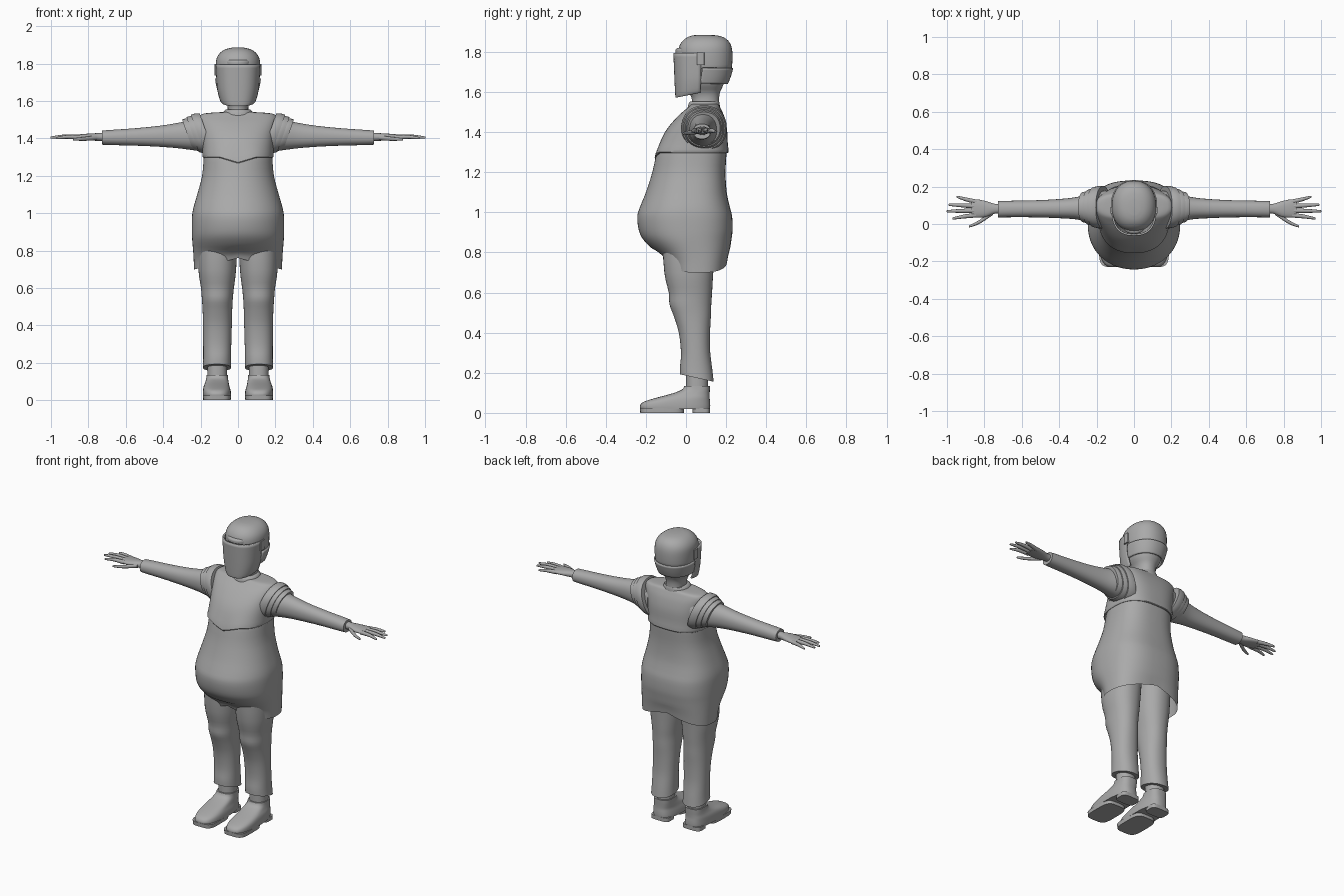
import bpy, bmesh, math
from mathutils import Vector

grey = bpy.data.materials.new("plain grey")
grey.diffuse_color = (0.4, 0.4, 0.4, 1)


def spline(rows, steps):
    """Catmull-Rom interpolation through rows of numbers."""
    out = []
    for i in range(len(rows) - 1):
        p = [rows[max(i - 1, 0)], rows[i], rows[i + 1], rows[min(i + 2, len(rows) - 1)]]
        for s in range(steps):
            t = s / steps
            out.append([b + 0.5 * t * (c - a + t * (2 * a - 5 * b + 4 * c - d + t * (3 * (b - c) + d - a)))
                        for a, b, c, d in zip(*p)])
    return out + [list(rows[-1])]


def loft(name, rows, axis="z", n=2.2, n_back=None, steps=3, count=40, arc=None,
         caps=(True, True), warp=None, mirror=False, solid=0):
    """Skin through sections (t, a0, a1, b0, b1); a, b are x, y for axis z and y, z for axis x."""
    bm = bmesh.new()
    rings = []
    start, end = arc or (0, 2 * math.pi)
    for t, a0, a1, b0, b1 in spline(rows, steps):
        ring = []
        for k in range(count + (1 if arc else 0)):
            ang = start + (end - start) * k / count
            c, s = math.cos(ang), math.sin(ang)
            e = 2 / (n_back if n_back and s > 0 else n)
            a = (a0 + a1) / 2 + (a1 - a0) / 2 * math.copysign(abs(c) ** e, c)
            b = (b0 + b1) / 2 + (b1 - b0) / 2 * math.copysign(abs(s) ** e, s)
            co = Vector((a, b, t) if axis == "z" else (t, a, b))
            ring.append(bm.verts.new(warp(co) if warp else co))
        rings.append(ring)
    for r, q in zip(rings, rings[1:]):
        for k in range(count):
            j = (k + 1) % len(r)
            bm.faces.new((r[k], r[j], q[j], q[k]))
    if not arc:
        for use, ring in zip(caps, (rings[0], rings[-1])):
            if use:
                bm.faces.new(ring)
    bmesh.ops.recalc_face_normals(bm, faces=bm.faces)
    mesh = bpy.data.meshes.new(name)
    bm.to_mesh(mesh)
    bm.free()
    mesh.materials.append(grey)
    ob = bpy.data.objects.new(name, mesh)
    bpy.context.collection.objects.link(ob)
    bpy.context.view_layer.objects.active = ob
    bpy.ops.object.select_all(action="DESELECT")
    ob.select_set(True)
    bpy.ops.object.shade_smooth_by_angle(angle=math.radians(40))
    if solid:
        mod = ob.modifiers.new("thickness", "SOLIDIFY")
        mod.thickness = solid
    if mirror:
        ob.modifiers.new("mirror", "MIRROR")
    return ob


def sym(z, r, y0, y1):
    return (z, -r, r, y0, y1)


# Tunic with a round belly and a hem that rises towards the middle
def hem(co):
    fade = max(0, 1 - (co.z - 0.70) / 0.12)
    co.z += fade * max(0, 0.06 - 0.26 * abs(co.x))
    return co


loft("tunic", [sym(0.70, .235, -.10, .205), sym(0.75, .237, -.115, .21), sym(0.80, .24, -.15, .217),
               sym(0.86, .245, -.21, .226), sym(0.91, .247, -.235, .232), sym(0.98, .246, -.243, .23),
               sym(1.03, .238, -.228, .218), sym(1.10, .218, -.20, .203), sym(1.20, .192, -.168, .197),
               sym(1.30, .183, -.145, .202), sym(1.34, .178, -.12, .20)],
     n=2.1, n_back=2.7, count=56, caps=(False, True), warp=hem)


# Chest piece with a pointed lower front edge
def point(co):
    if co.y < 0:
        co.z -= max(0, 1 - (co.z - 1.30) / 0.08) * max(0, 0.03 - 0.3 * abs(co.x))
    return co


loft("chest_piece", [sym(1.30, .180, -.14, .20), sym(1.301, .189, -.156, .212), sym(1.35, .19, -.133, .208),
                     sym(1.42, .196, -.092, .204), sym(1.48, .205, -.04, .19), sym(1.515, .205, .00, .175),
                     sym(1.533, .18, .02, .165), sym(1.54, .09, .025, .155)],
     n=2.3, n_back=2.8, count=56, warp=point)
loft("collar", [sym(1.50, .085, .005, .17), sym(1.54, .078, .012, .168), sym(1.553, .066, .022, .165)])


# Overlapping shoulder bands, tilted outwards at the top
def tilt(co):
    co.x += (co.z - 1.42) * 0.35
    return co


for i in range(3):
    x, r = 0.165 + 0.028 * i, 0.113 - 0.013 * i
    loft(f"shoulder_band_{i + 1}", [(x, .09 - r, .09 + r, 1.42 - r, 1.42 + r),
                                    (x + .025, .09 - r, .09 + r, 1.42 - r, 1.42 + r),
                                    (x + .05, .097 - r, .083 + r, 1.427 - r, 1.413 + r)],
         axis="x", steps=2, warp=tilt, mirror=True)

# Sleeves
loft("sleeve", [(.15, .00, .18, 1.325, 1.51), (.25, .014, .158, 1.338, 1.497), (.32, .026, .142, 1.347, 1.483),
                (.42, .032, .132, 1.355, 1.467), (.55, .036, .126, 1.361, 1.454), (.68, .036, .124, 1.364, 1.445),
                (.727, .036, .123, 1.366, 1.441)], axis="x", mirror=True)

# Hands: palm, then tapered fingers
loft("palm", [(.70, .055, .108, 1.385, 1.43), (.745, .055, .108, 1.386, 1.428), (.79, .038, .122, 1.389, 1.426),
              (.84, .034, .132, 1.393, 1.422), (.868, .04, .13, 1.396, 1.418)], axis="x", mirror=True, count=24)
fingers = {"thumb": ((.755, .06, 1.403), (.825, .012, 1.397), (.878, -.012, 1.395)),
           "index_finger": ((.845, .047, 1.406), (.91, .04, 1.408), (.965, .030, 1.402)),
           "middle_finger": ((.85, .071, 1.408), (.93, .07, 1.41), (.997, .068, 1.404)),
           "ring_finger": ((.85, .095, 1.408), (.925, .1, 1.41), (.987, .103, 1.404)),
           "little_finger": ((.84, .118, 1.406), (.90, .132, 1.407), (.945, .145, 1.402))}
for name, pts in fingers.items():
    rows = []
    for (x, y, z), r in zip(pts, (.0125, .0105, .006)):
        rows.append((x, y - r, y + r, z - r, z + r))
    x, y, z = pts[2]
    rows.append((x + .004, y - .002, y + .002, z - .002, z + .002))
    loft(name, rows, axis="x", count=12, mirror=True, n=2)


# Trousers, cuffs slanting down at the back
def cuff(co):
    co.z -= max(0, 1 - (co.z - 0.175) / 0.1) * (co.y - 0.05) * 0.22
    return co


loft("trouser_leg", [(.175, .037, .188, -.03, .138), (.22, .037, .186, -.03, .132), (.30, .036, .186, -.025, .121),
                     (.40, .033, .187, -.036, .12), (.48, .031, .189, -.06, .124), (.54, .028, .193, -.082, .126),
                     (.60, .022, .198, -.086, .13), (.70, .010, .212, -.108, .136), (.88, .002, .215, -.12, .15)],
     warp=cuff, mirror=True)

# Ankles and boots
loft("ankle", [(.11, .058, .164, .0, .11), (.22, .058, .164, .0, .11)], mirror=True, count=32)
loft("boot_upper", [(.02, .037, .187, -.228, .12), (.035, .037, .188, -.23, .121), (.055, .040, .187, -.212, .12),
                    (.075, .046, .183, -.15, .118), (.095, .05, .175, -.075, .118), (.115, .053, .17, -.022, .119),
                    (.135, .054, .168, -.008, .12)], n=2.8, mirror=True)
loft("boot_sole", [(.0, .039, .186, -.228, -.01), (.025, .037, .187, -.23, -.01)], n=4, mirror=True)
loft("boot_heel", [(.0, .05, .176, .033, .12), (.025, .05, .176, .033, .12)], n=4, mirror=True)

# Neck and head
loft("head", [sym(1.50, .062, .02, .17), sym(1.56, .055, .03, .165), sym(1.60, .062, .012, .17),
              sym(1.64, .088, -.015, .188), sym(1.70, .102, -.03, .205), sym(1.80, .10, -.025, .20)])

# Helmet dome, neck guard and brow ridge
loft("helmet_dome", [sym(1.715, .107, -.02, .215), sym(1.72, .115, -.03, .228), sym(1.78, .119, -.04, .232),
                     sym(1.825, .115, -.035, .227), sym(1.857, .096, -.015, .21), sym(1.877, .066, .015, .178),
                     sym(1.885, .03, .05, .13)], n=2.2)
loft("neck_guard", [sym(1.645, .095, -.03, .198), sym(1.68, .104, -.03, .212), sym(1.722, .112, -.03, .224)],
     arc=(-0.1, math.pi + 0.1), solid=.012)
loft("brow_ridge", [sym(1.795, .072, -.052, .10), sym(1.812, .072, -.052, .10), sym(1.82, .065, -.042, .10)])

# Wrap-around face shield, its lower edge rising to the back, with side hinges
def shield_edge(co):
    co.z += max(0, 1 - (co.z - 1.572) / 0.1) * (co.y + 0.05) * 0.2
    return co


loft("face_shield", [sym(1.572, .089, -.052, .20), sym(1.59, .098, -.054, .20), sym(1.65, .110, -.057, .205),
                     sym(1.72, .116, -.06, .21), sym(1.795, .120, -.063, .215)],
     n=2.5, arc=(math.pi, 2 * math.pi), warp=shield_edge, solid=.01)
loft("shield_hinge", [(1.735, .105, .126, .055, .092), (1.797, .105, .126, .055, .092)], n=6, mirror=True, count=24)
